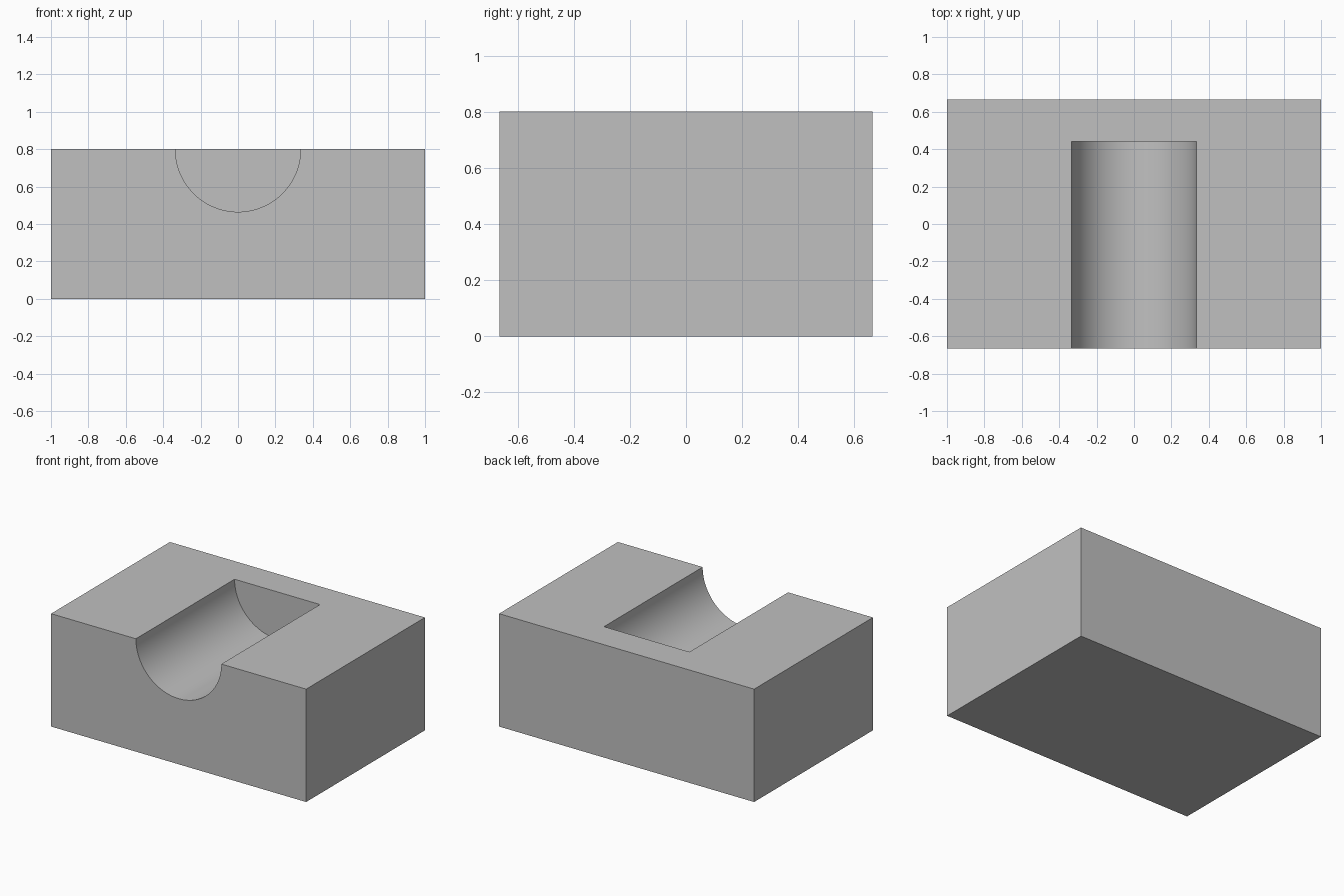
import bpy, bmesh, math

cube = bpy.data.objects.get("Cube")
if cube:
    bpy.data.objects.remove(cube, do_unlink=True)

WIDTH, DEPTH, HEIGHT = 2.0, 1.33, 0.8
RADIUS, GROOVE_END, SEGMENTS = 0.335, 0.44, 64
FRONT, BACK = -DEPTH / 2, DEPTH / 2

grey = bpy.data.materials.new("light_grey")
grey.use_nodes = True
grey.diffuse_color = (0.53, 0.53, 0.53, 1)
grey.node_tree.nodes["Principled BSDF"].inputs["Base Color"].default_value = grey.diffuse_color

# Half-round groove profile, from the left rim to the right rim
arc = []
for i in range(SEGMENTS + 1):
    a = math.pi * i / SEGMENTS
    arc.append((RADIUS * math.cos(a), HEIGHT - RADIUS * math.sin(a)))

bm = bmesh.new()


def ring(points, y):
    return [bm.verts.new((x, y, z)) for x, z in points]


half = WIDTH / 2
corners = [(-half, HEIGHT), (-half, 0), (half, 0), (half, HEIGHT)]
front = ring(corners, FRONT)
back = ring(corners, BACK)
groove_front = ring(arc, FRONT)
groove_back = ring(arc, GROOVE_END)

# Block walls: left, bottom, right, back and the notched front
for i in range(3):
    bm.faces.new((front[i], front[i + 1], back[i + 1], back[i]))
bm.faces.new(back)
bm.faces.new(front + groove_front)

# Top surface wrapping around the groove opening
bm.faces.new((front[3], back[3], back[0], front[0],
              groove_front[-1], groove_back[-1], groove_back[0], groove_front[0]))

# Groove floor and its closed end
for i in range(SEGMENTS):
    floor = bm.faces.new((groove_front[i], groove_front[i + 1],
                          groove_back[i + 1], groove_back[i]))
    floor.smooth = True
bm.faces.new(groove_back)

bmesh.ops.recalc_face_normals(bm, faces=bm.faces)
bmesh.ops.triangulate(bm, faces=[f for f in bm.faces if len(f.verts) > 4])

mesh = bpy.data.meshes.new("grooved_block")
bm.to_mesh(mesh)
bm.free()
mesh.materials.append(grey)
block = bpy.data.objects.new("grooved_block", mesh)
bpy.context.collection.objects.link(block)

# Smooth groove with crisp block edges
bpy.context.view_layer.objects.active = block
block.select_set(True)
bpy.ops.object.shade_smooth_by_angle(angle=math.radians(30))
